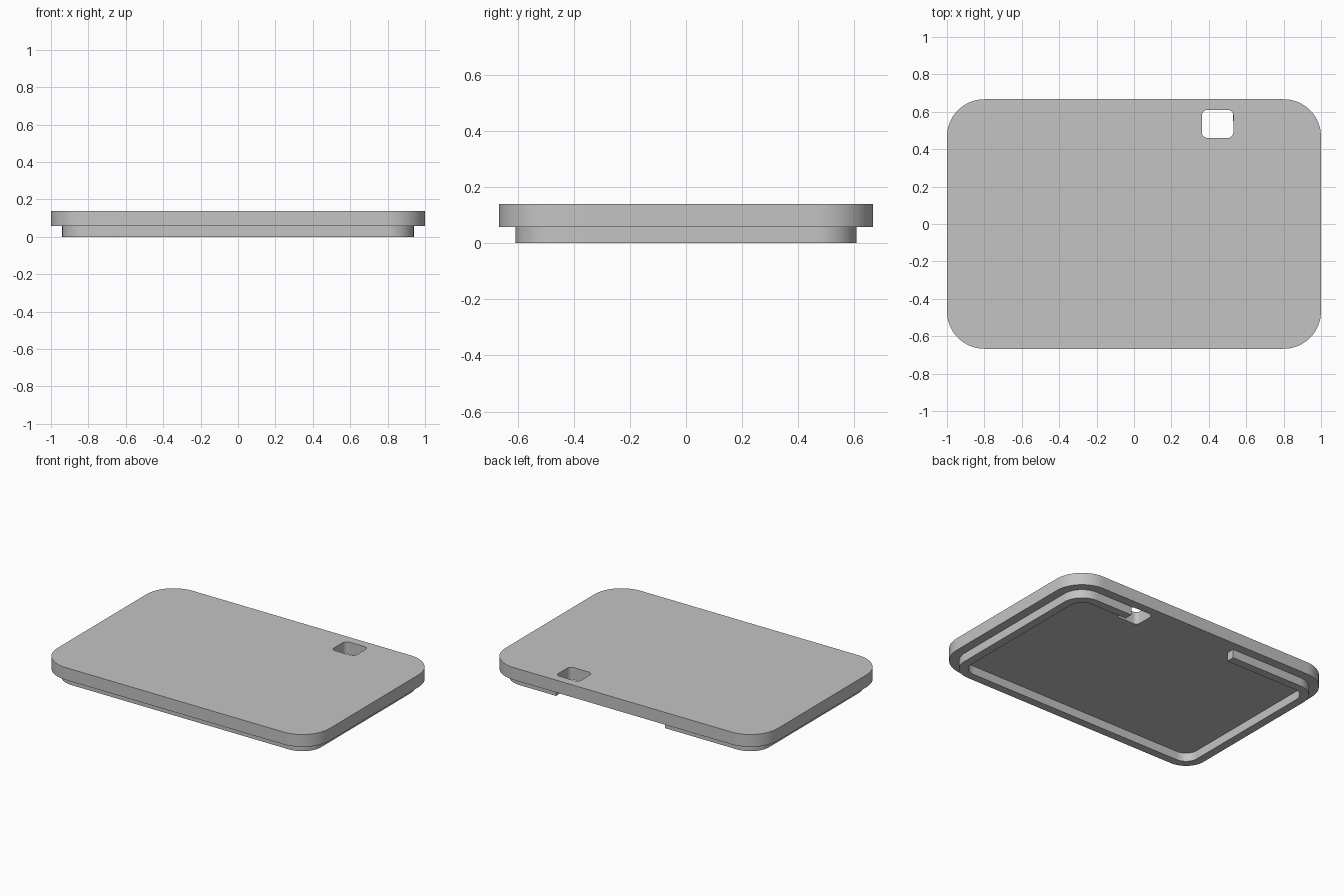
import bpy
import bmesh
from math import cos, sin, pi
from mathutils import Vector

if "Cube" in bpy.data.objects:
    bpy.data.objects.remove(bpy.data.objects["Cube"], do_unlink=True)

WIDTH, DEPTH = 2.0, 1.334
TOP, STEP = 0.139, 0.057
CORNER = 0.2
LIP_INSET, LIP_WALL = 0.06, 0.055
GAP_LEFT, GAP_RIGHT = 0.53, -0.27

grey = bpy.data.materials.new("plain grey")
grey.use_nodes = True
colour = (0.55, 0.55, 0.55, 1)
grey.diffuse_color = colour
grey.node_tree.nodes["Principled BSDF"].inputs["Base Color"].default_value = colour


def rounded_outline(width, depth, radius, centre=(0, 0), steps=16):
    """Clockwise outline, starting at the back left corner."""
    points = []
    for i, (sx, sy) in enumerate([(1, 1), (1, -1), (-1, -1), (-1, 1)]):
        cx = centre[0] + sx * (width / 2 - radius)
        cy = centre[1] + sy * (depth / 2 - radius)
        for k in range(steps + 1):
            a = pi / 2 - (i + k / steps) * pi / 2
            points.append(Vector((cx + radius * cos(a), cy + radius * sin(a), 0)))
    return points


def finish(bm, name, bottom, height):
    """Extrude the flat faces upward and make the object."""
    result = bmesh.ops.extrude_face_region(bm, geom=bm.faces[:])
    raised = [g for g in result["geom"] if isinstance(g, bmesh.types.BMVert)]
    bmesh.ops.translate(bm, verts=raised, vec=(0, 0, height))
    bmesh.ops.translate(bm, verts=bm.verts, vec=(0, 0, bottom))
    bmesh.ops.recalc_face_normals(bm, faces=bm.faces)
    mesh = bpy.data.meshes.new(name)
    bm.to_mesh(mesh)
    bm.free()
    mesh.materials.append(grey)
    obj = bpy.data.objects.new(name, mesh)
    bpy.context.collection.objects.link(obj)
    bpy.ops.object.select_all(action="DESELECT")
    obj.select_set(True)
    bpy.context.view_layer.objects.active = obj
    bpy.ops.object.shade_smooth_by_angle(angle=pi / 6)


# Lid plate with a small rounded window
bm = bmesh.new()
outer = rounded_outline(WIDTH, DEPTH, CORNER)
window = rounded_outline(0.168, 0.15, 0.03, (0.447, 0.535), 6)
for outline in (outer, window):
    verts = [bm.verts.new(p) for p in outline]
    for a, b in zip(verts, verts[1:] + verts[:1]):
        bm.edges.new((a, b))
bmesh.ops.triangle_fill(bm, edges=bm.edges[:], use_beauty=True, normal=(0, 0, 1))
finish(bm, "lid_plate", STEP, TOP - STEP)


# Locating lip underneath, open along part of the back
def lip_path(inset):
    points = rounded_outline(WIDTH - 2 * inset, DEPTH - 2 * inset, CORNER - inset)
    back = DEPTH / 2 - inset
    return [Vector((GAP_LEFT, back, 0))] + points + [Vector((GAP_RIGHT, back, 0))]


bm = bmesh.new()
outside = [bm.verts.new(p) for p in lip_path(LIP_INSET)]
inside = [bm.verts.new(p) for p in lip_path(LIP_INSET + LIP_WALL)]
for i in range(len(outside) - 1):
    bm.faces.new((outside[i], outside[i + 1], inside[i + 1], inside[i]))
finish(bm, "locating_lip", 0, STEP)
